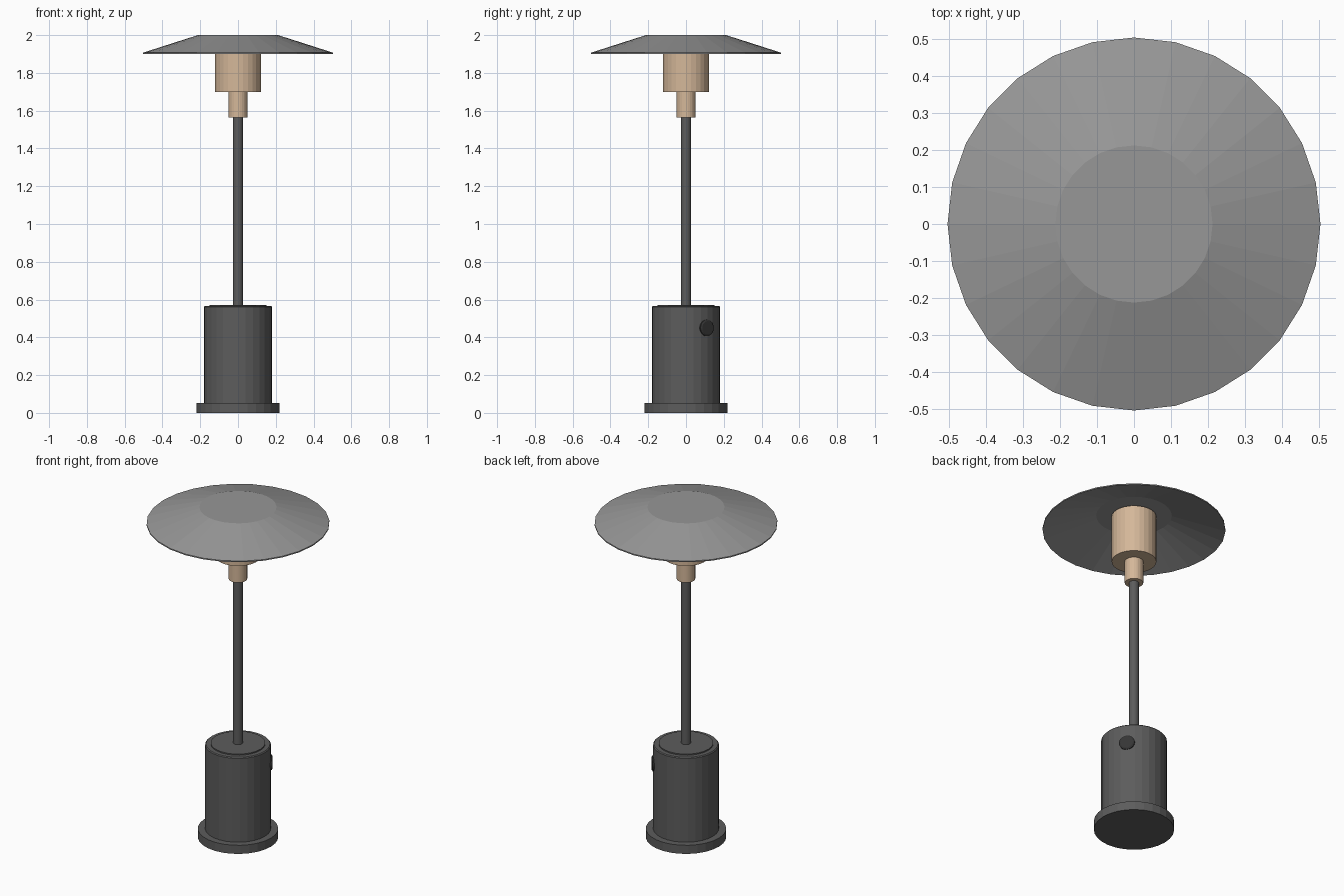
import bpy, bmesh, math
from mathutils import Matrix, Vector

if "Cube" in bpy.data.objects:
    bpy.data.objects.remove(bpy.data.objects["Cube"])

SIDES = 28


def material(name, rgb):
    m = bpy.data.materials.new(name)
    m.diffuse_color = (*rgb, 1)
    m.use_nodes = True
    m.node_tree.nodes["Principled BSDF"].inputs["Base Color"].default_value = m.diffuse_color
    return m


dark = material("dark_metal", (0.108, 0.108, 0.108))
black = material("black_plastic", (0.035, 0.035, 0.035))
grey = material("grey_metal", (0.31, 0.31, 0.31))
tan = material("tan_metal", (0.66, 0.475, 0.32))


def lathe(name, profile, mat, sides=SIDES, matrix=Matrix()):
    """Revolve (radius, height) points around z; radius 0 closes at the axis."""
    bm = bmesh.new()
    verts = [bm.verts.new((r, 0, z)) for r, z in profile]
    edges = [bm.edges.new(p) for p in zip(verts, verts[1:])]
    bmesh.ops.spin(bm, geom=verts + edges, cent=(0, 0, 0), axis=(0, 0, 1),
                   angle=math.tau, steps=sides, use_duplicate=False)
    bmesh.ops.remove_doubles(bm, verts=bm.verts, dist=1e-4)
    bmesh.ops.recalc_face_normals(bm, faces=bm.faces)
    for f in bm.faces:
        f.smooth = False
    bm.transform(matrix)
    mesh = bpy.data.meshes.new(name)
    bm.to_mesh(mesh)
    bm.free()
    mesh.materials.append(mat)
    obj = bpy.data.objects.new(name, mesh)
    bpy.context.collection.objects.link(obj)
    return obj


def cylinder(name, r, z0, z1, mat):
    return lathe(name, [(0, z0), (r, z0), (r, z1), (0, z1)], mat)


# Foot and tank housing with a raised lid
cylinder("base_plate", 0.221, 0, 0.052, dark)
lathe("tank_housing", [(0, 0.05), (0.181, 0.05), (0.181, 0.56), (0.176, 0.565), (0, 0.565)], dark)
cylinder("housing_lid", 0.15, 0.56, 0.572, dark)

# Pole, collar and burner
cylinder("pole", 0.027, 0.56, 1.60, dark)
cylinder("collar", 0.051, 1.565, 1.71, tan)
cylinder("burner", 0.123, 1.70, 1.985, tan)

# Thin, open reflector dish
lathe("reflector", [(0, 2.0), (0.212, 2.0), (0.503, 1.907), (0.503, 1.90),
                    (0.208, 1.992), (0, 1.992)], grey)

# Round control knob on the back right of the housing
a = math.radians(37.5)
out = Vector((math.cos(a), math.sin(a), 0))
place = Matrix.Translation(out * 0.17 + Vector((0, 0, 0.45))) @ \
    out.to_track_quat('Z', 'Y').to_matrix().to_4x4()
lathe("control_knob", [(0, 0), (0.044, 0), (0.044, 0.014), (0.036, 0.019), (0, 0.019)],
      black, 20, place)
